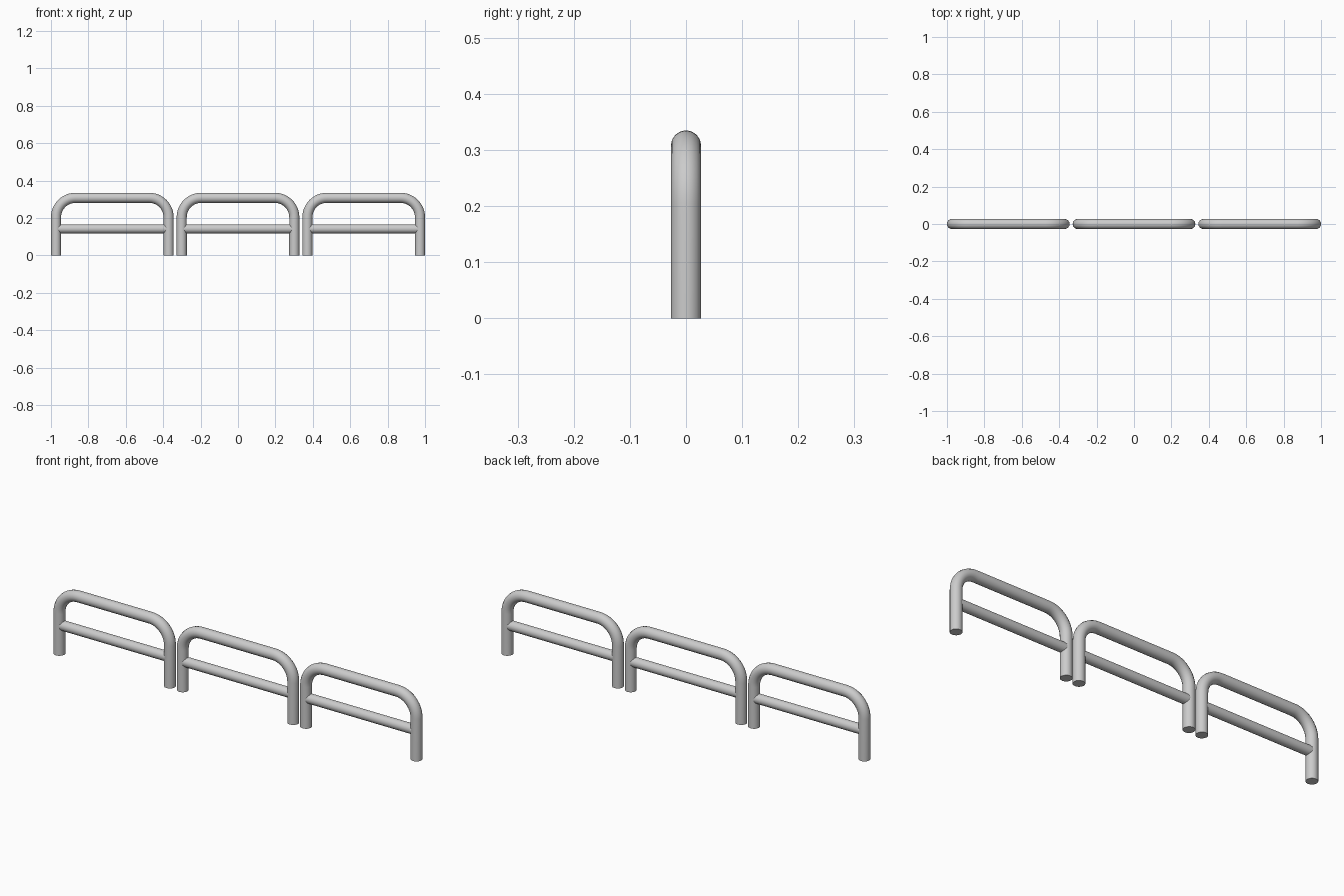
import bpy
from math import sin, cos, pi, radians

if "Cube" in bpy.data.objects:
    bpy.data.objects.remove(bpy.data.objects["Cube"])

SPACING = 0.672
HALF = 0.301      # leg centre line from hoop centre
TOP = 0.308       # centre line of top bar
BEND = 0.104      # corner bend radius


def tube(name, points, radius, x):
    """Sweep a round capped tube along points in the XZ plane."""
    curve = bpy.data.curves.new(name, 'CURVE')
    curve.dimensions = '3D'
    curve.bevel_depth = radius
    curve.bevel_resolution = 6
    curve.use_fill_caps = True
    spline = curve.splines.new('POLY')
    spline.points.add(len(points) - 1)
    for p, (px, pz) in zip(spline.points, points):
        p.co = (px, 0, pz, 1)
    obj = bpy.data.objects.new(name, curve)
    obj.location.x = x
    bpy.context.collection.objects.link(obj)
    bpy.ops.object.select_all(action='DESELECT')
    obj.select_set(True)
    bpy.context.view_layer.objects.active = obj
    bpy.ops.object.convert(target='MESH')
    bpy.ops.object.shade_smooth_by_angle(angle=radians(40))


# Hoop path: left leg, rounded corner, then mirrored to the right
STEPS = 12
left = [(-HALF, 0)]
for i in range(STEPS + 1):
    a = pi / 2 * i / STEPS
    left.append((-HALF + BEND - BEND * cos(a), TOP - BEND + BEND * sin(a)))
hoop = left + [(-x, z) for x, z in reversed(left)]

# Three hoops in a row, each with a thinner cross rail
for n in (-1, 0, 1):
    tube(f"hoop_{n + 2}", hoop, 0.027, n * SPACING)
    tube(f"cross_rail_{n + 2}", [(-HALF, 0.142), (HALF, 0.142)], 0.024, n * SPACING)
